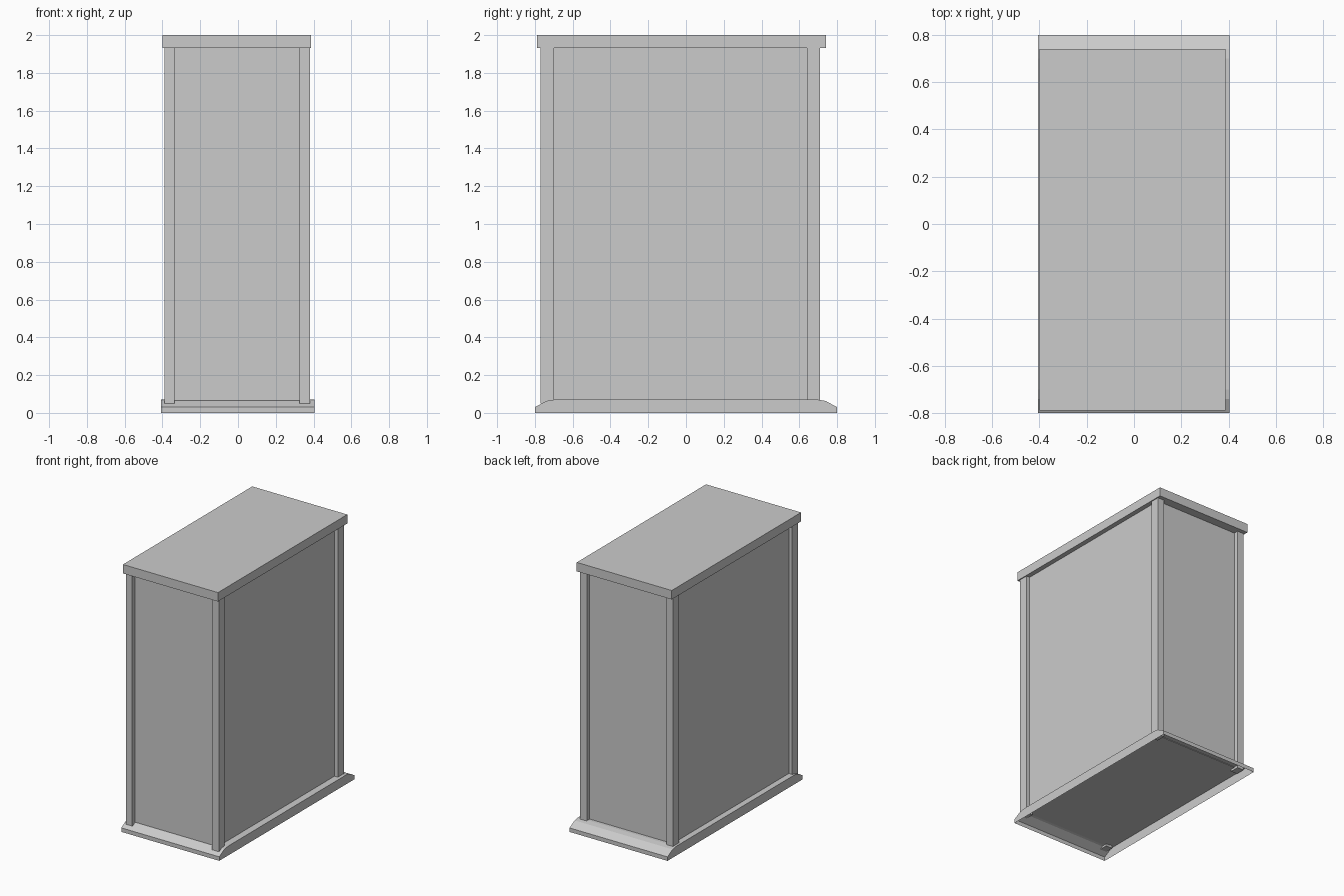
import bpy
import bmesh

cube = bpy.data.objects.get("Cube")
if cube:
    bpy.data.objects.remove(cube, do_unlink=True)

grey = bpy.data.materials.new("light_grey")
grey.use_nodes = True
COLOUR = (0.6, 0.6, 0.6, 1)
grey.diffuse_color = COLOUR
grey.node_tree.nodes["Principled BSDF"].inputs["Base Color"].default_value = COLOUR


def finish(name, bm):
    """Turn a bmesh into a named, coloured object."""
    mesh = bpy.data.meshes.new(name)
    bm.to_mesh(mesh)
    bm.free()
    mesh.materials.append(grey)
    obj = bpy.data.objects.new(name, mesh)
    bpy.context.collection.objects.link(obj)
    return obj


def box(name, xs, ys, zs):
    """Axis-aligned box from its three ranges."""
    bm = bmesh.new()
    bmesh.ops.create_cube(bm, size=1)
    for v in bm.verts:
        v.co = [r[0] if c < 0 else r[1] for c, r in zip(v.co, (xs, ys, zs))]
    return finish(name, bm)


# Lid overhanging the body
box("lid", (-0.40, 0.387), (-0.79, 0.74), (1.933, 2.0))

# Recessed body panels
box("body", (-0.362, 0.352), (-0.735, 0.675), (0.066, 1.935))

# Four corner posts, reaching down through the plinth top
for side, xs in (("right", (-0.39, -0.337)), ("left", (0.325, 0.38))):
    for end, ys in (("front", (-0.77, -0.70)), ("back", (0.64, 0.71))):
        box(f"{end}_{side}_post", xs, ys, (0.05, 1.935))

# Hollow plinth: bevelled end profile swept across the width, open below
half = [(-0.8, 0), (-0.8, 0.03), (-0.74, 0.063), (-0.70, 0.07)]
profile = half + [(-y, z) for y, z in reversed(half)]
bm = bmesh.new()
near = [bm.verts.new((-0.407, y, z)) for y, z in profile]
far = [bm.verts.new((0.405, y, z)) for y, z in profile]
for i in range(len(profile) - 1):
    bm.faces.new((near[i], far[i], far[i + 1], near[i + 1]))
bm.faces.new(near)
bm.faces.new(reversed(far))
finish("plinth", bm)
